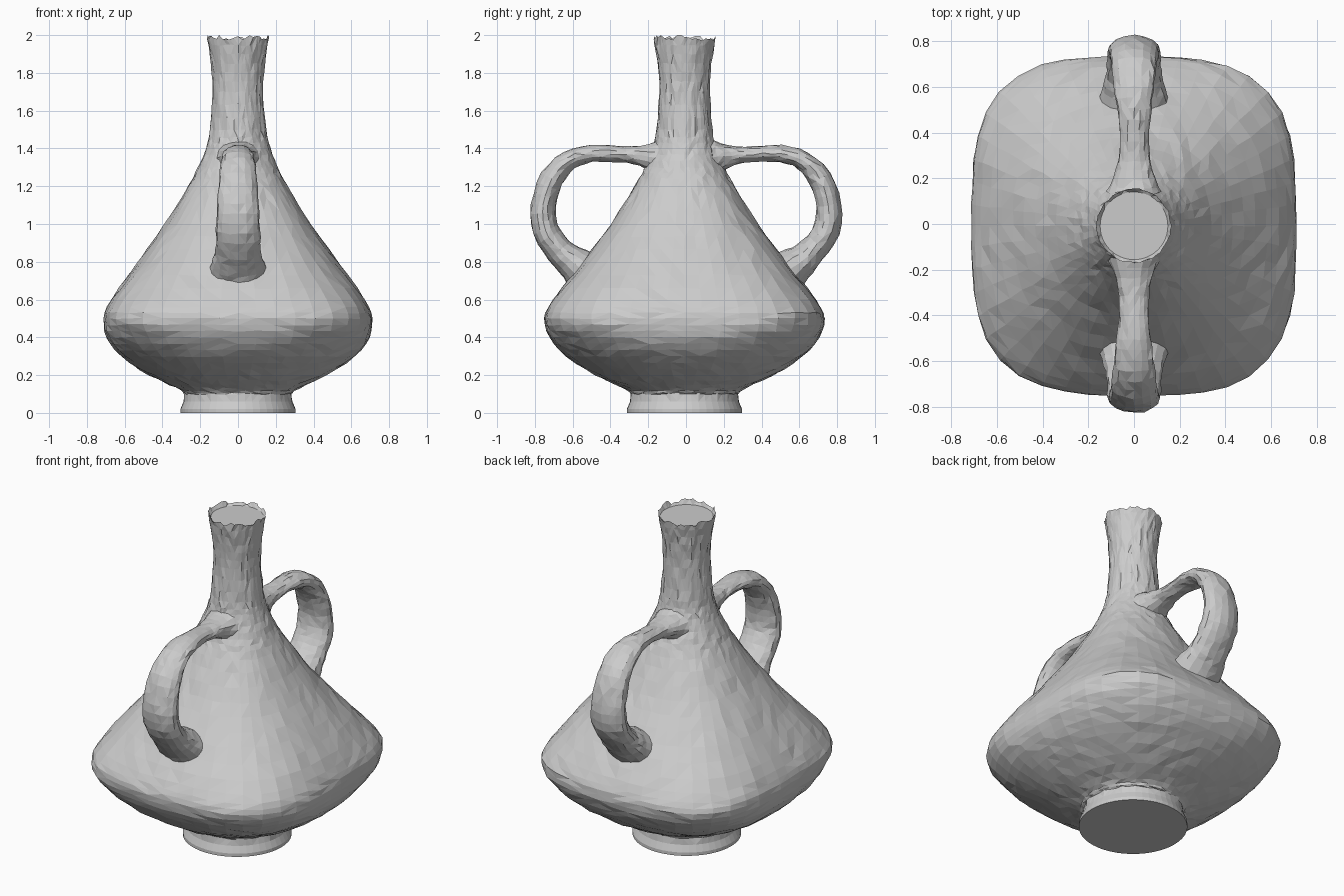
import bpy, bmesh, math, random
from mathutils import Vector

random.seed(4)
cube = bpy.data.objects.get("Cube")
if cube:
    bpy.data.objects.remove(cube, do_unlink=True)

clay = bpy.data.materials.new("grey clay")
clay.use_nodes = True
GREY = (0.6, 0.6, 0.6, 1)
clay.diffuse_color = GREY
clay.node_tree.nodes["Principled BSDF"].inputs["Base Color"].default_value = GREY


def smooth_rows(rows, steps):
    """Catmull-Rom interpolation through rows of equal length."""
    pts = [rows[0]] + rows + [rows[-1]]
    out = []
    for p, q, r, s in zip(pts, pts[1:], pts[2:], pts[3:]):
        for k in range(steps):
            t = k / steps
            out.append([b + 0.5 * t * (c - a + t * (2*a - 5*b + 4*c - d + t * (3*(b - c) + d - a)))
                        for a, b, c, d in zip(p, q, r, s)])
    return out + [list(rows[-1])]


def loft(name, rings):
    """Skin a list of closed rings, cap both ends and give it facets."""
    bm = bmesh.new()
    loops = [[bm.verts.new(p) for p in ring] for ring in rings]
    for lo, hi in zip(loops, loops[1:]):
        for i in range(len(lo)):
            j = (i + 1) % len(lo)
            bm.faces.new((lo[i], lo[j], hi[j], hi[i]))
    bm.faces.new(loops[0][::-1])
    bm.faces.new(loops[-1])
    bmesh.ops.triangulate(bm, faces=[f for f in bm.faces if len(f.verts) == 4])
    bmesh.ops.recalc_face_normals(bm, faces=bm.faces)
    mesh = bpy.data.meshes.new(name)
    bm.to_mesh(mesh)
    bm.free()
    mesh.materials.append(clay)
    obj = bpy.data.objects.new(name, mesh)
    bpy.context.collection.objects.link(obj)
    return obj


def wobble(amount):
    return Vector([random.uniform(-amount, amount) for _ in range(3)])


def body_ring(z, half, power, count=48):
    """Round to rounded-square section, a little deeper when squarer."""
    depth = half * (1 + 0.033 * (power - 2))
    ring = []
    for i in range(count):
        a = math.tau * i / count
        c, s = math.cos(a), math.sin(a)
        r = (abs(c / half) ** power + abs(s / depth) ** power) ** (-1 / power)
        ring.append(Vector((r * c, r * s - 0.008, z)))
    return ring


# Body: height, half width, squareness
profile = [
    (0.1, 0.283, 2), (0.13, 0.32, 2), (0.2, 0.47, 2.15), (0.3, 0.62, 2.4),
    (0.4, 0.695, 2.8), (0.5, 0.71, 3.3), (0.6, 0.67, 3.1), (0.8, 0.53, 2.6),
    (1, 0.385, 2.4), (1.2, 0.262, 2.2), (1.3, 0.21, 2.1), (1.4, 0.17, 2),
    (1.5, 0.147, 2), (1.7, 0.133, 2), (1.85, 0.142, 2), (1.98, 0.162, 2),
]
rings = [body_ring(0, 0.305, 2), body_ring(0.02, 0.305, 2), body_ring(0.06, 0.288, 2)]
for z, half, power in smooth_rows(profile, 3):
    rings.append([p + wobble(0.004) for p in body_ring(z, half, power)])
# Ragged lip around a shallow sunken mouth
for p in rings[-1]:
    p.z += random.uniform(-0.008, 0.02)
rings.append(body_ring(1.965, 0.148, 2))
loft("vase_body", rings)

# Handle: distance out, height, half width, half thickness
handle_path = [
    (0.14, 1.35, 0.12, 0.1), (0.24, 1.362, 0.08, 0.055), (0.36, 1.37, 0.062, 0.042),
    (0.5, 1.372, 0.075, 0.045), (0.62, 1.335, 0.09, 0.052), (0.71, 1.24, 0.1, 0.062),
    (0.755, 1.1, 0.11, 0.066), (0.745, 0.97, 0.117, 0.07), (0.67, 0.86, 0.12, 0.075),
    (0.59, 0.79, 0.14, 0.095), (0.5, 0.72, 0.17, 0.13),
]


def build_handle(name, side, count=16):
    rows = smooth_rows(handle_path, 3)
    rings = []
    for i, (y, z, wide, thick) in enumerate(rows):
        prev, nxt = rows[max(i - 1, 0)], rows[min(i + 1, len(rows) - 1)]
        along = Vector((0, nxt[0] - prev[0], nxt[1] - prev[1])).normalized()
        across = Vector((0, -along.z, along.y))
        ring = []
        for k in range(count):
            a = math.tau * k / count
            p = Vector((wide * math.cos(a), y, z)) + across * thick * math.sin(a) + wobble(0.004)
            p.y *= side
            ring.append(p)
        rings.append(ring)
    loft(name, rings)


build_handle("front_handle", -1)
build_handle("back_handle", 1)
